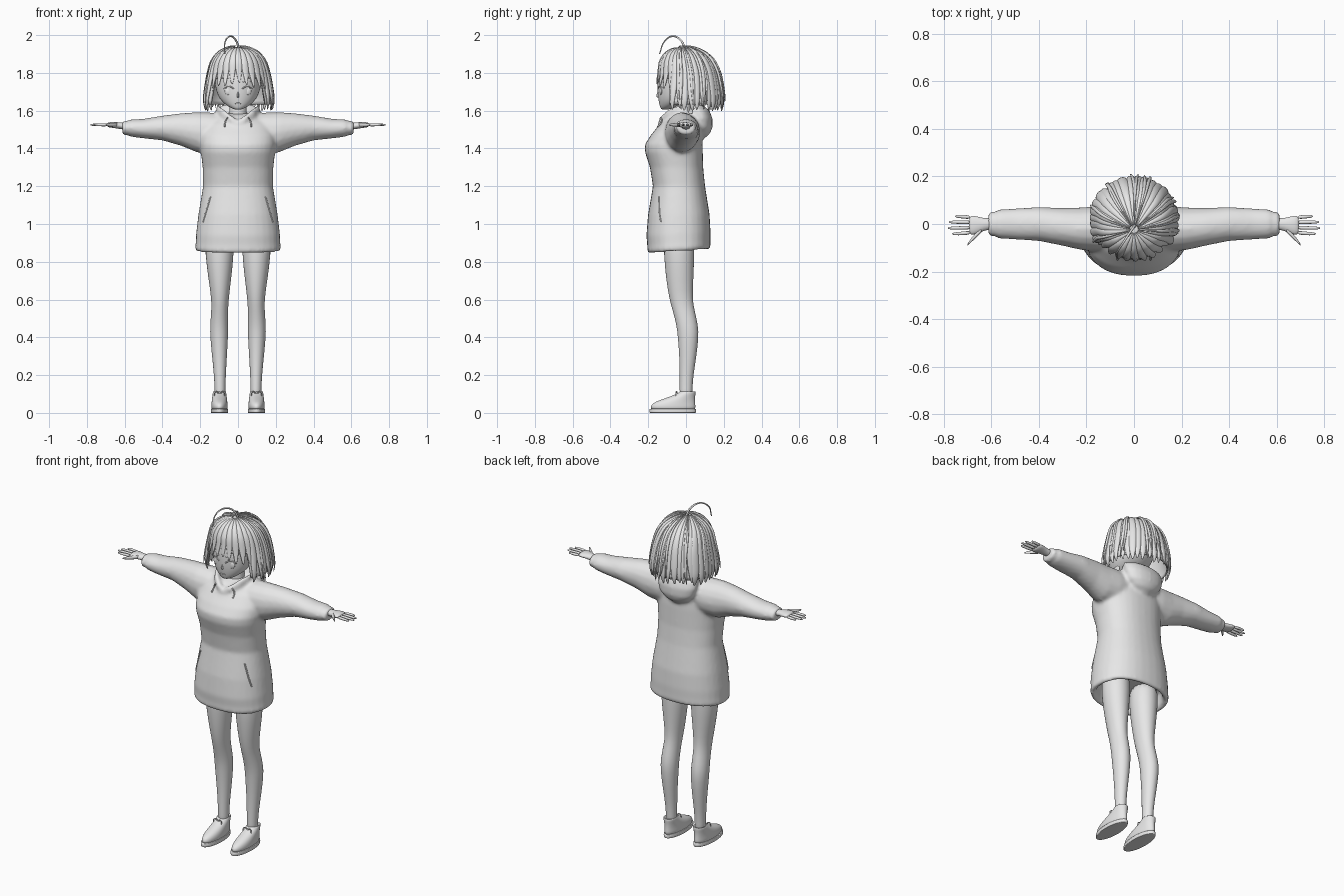
import bpy, bmesh, math, random
from mathutils import Vector

random.seed(4)
if "Cube" in bpy.data.objects:
    bpy.data.objects.remove(bpy.data.objects["Cube"])

clay = bpy.data.materials.new("plain_grey")
clay.use_nodes = True
clay.diffuse_color = (0.8, 0.8, 0.8, 1)
clay.node_tree.nodes["Principled BSDF"].inputs["Base Color"].default_value = (0.8, 0.8, 0.8, 1)


def ring_z(z, cx, cy, rx, ry, n=24, power=1.0, tilt=0.0):
    """Horizontal rounded ring."""
    pts = []
    for i in range(n):
        a = math.tau * i / n
        c, s = math.cos(a), math.sin(a)
        y = cy + ry * math.copysign(abs(s) ** power, s)
        pts.append(Vector((cx + rx * math.copysign(abs(c) ** power, c), y, z + tilt * y)))
    return pts


def ring_x(x, cy, cz, ry, rz, n=16):
    """Upright ring around a limb that runs sideways."""
    return [Vector((x, cy + ry * math.cos(math.tau * i / n), cz + rz * math.sin(math.tau * i / n)))
            for i in range(n)]


def add_loft(bm, rings):
    rows = [[bm.verts.new(p) for p in ring] for ring in rings]
    for low, high in zip(rows, rows[1:]):
        for i in range(len(low)):
            j = (i + 1) % len(low)
            bm.faces.new((low[i], low[j], high[j], high[i]))
    bm.faces.new(rows[0][::-1])
    bm.faces.new(rows[-1])


def finish(name, bm, subdivide=0, mirror=False):
    bmesh.ops.recalc_face_normals(bm, faces=bm.faces)
    for f in bm.faces:
        f.smooth = True
    mesh = bpy.data.meshes.new(name)
    bm.to_mesh(mesh)
    bm.free()
    mesh.materials.append(clay)
    ob = bpy.data.objects.new(name, mesh)
    bpy.context.collection.objects.link(ob)
    if mirror:
        ob.modifiers.new("mirror", 'MIRROR').use_mirror_merge = False
    if subdivide:
        sub = ob.modifiers.new("round", 'SUBSURF')
        sub.levels = sub.render_levels = subdivide
    return ob


def loft(name, *parts, subdivide=1, mirror=False):
    bm = bmesh.new()
    for rings in parts:
        add_loft(bm, rings)
    return finish(name, bm, subdivide, mirror)


def tube(name, points, radius, tip=1.0):
    curve = bpy.data.curves.new(name, 'CURVE')
    curve.dimensions = '3D'
    curve.bevel_depth, curve.bevel_resolution = radius, 2
    curve.resolution_u, curve.use_fill_caps = 6, True
    spline = curve.splines.new('BEZIER')
    spline.bezier_points.add(len(points) - 1)
    for k, (bp, p) in enumerate(zip(spline.bezier_points, points)):
        bp.co = p
        bp.handle_left_type = bp.handle_right_type = 'AUTO'
        bp.radius = 1 + (tip - 1) * k / (len(points) - 1)
    curve.materials.append(clay)
    ob = bpy.data.objects.new(name, curve)
    bpy.context.collection.objects.link(ob)
    return ob


def front_point(ob, x, z, lift=0.0):
    """Point on the front surface of an object."""
    dg = bpy.context.evaluated_depsgraph_get()
    hit, loc, _, _ = ob.evaluated_get(dg).ray_cast(Vector((x, -1, z)), Vector((0, 1, 0)))
    return Vector((x, (loc.y if hit else -0.13) - lift, z))


# Hoodie: torso, sleeves and folded hood fused into one cloth surface
torso = [(.94, -.038, .185, .13), (.87, -.038, .195, .14), (.855, -.038, .215, .157),
         (.87, -.038, .228, .168), (.90, -.038, .224, .167), (.95, -.04, .222, .17),
         (1.05, -.038, .21, .163), (1.2, -.037, .185, .138), (1.3, -.05, .187, .141),
         (1.38, -.064, .197, .153), (1.42, -.065, .2, .153), (1.47, -.052, .2, .135),
         (1.53, -.03, .175, .108), (1.57, -.012, .13, .085), (1.585, -.01, .07, .05)]
sleeve = [(.05, -.02, 1.49, .09, .09), (.15, -.02, 1.485, .095, .105), (.22, -.02, 1.486, .09, .106),
          (.3, -.012, 1.5, .08, .087), (.4, 0, 1.508, .072, .066), (.5, 0, 1.505, .066, .052),
          (.57, 0, 1.508, .061, .046), (.582, 0, 1.508, .05, .037), (.6, 0, 1.508, .053, .039),
          (.612, 0, 1.508, .047, .034)]
sack = [(1.455, .085, .03, .015), (1.475, .085, .075, .04), (1.51, .085, .11, .055),
        (1.56, .08, .125, .06), (1.60, .07, .12, .055), (1.63, .06, .08, .03)]
bm = bmesh.new()
add_loft(bm, [ring_z(z, 0, cy, rx, ry, 32, .88, .06 if z < 1 else 0) for z, cy, rx, ry in torso])
add_loft(bm, [ring_z(z, 0, cy, rx, ry) for z, cy, rx, ry in sack])
for side in (1, -1):
    add_loft(bm, [ring_x(side * x, *rest) for x, *rest in sleeve])
    # Hood edge sweeping from the throat to the nape
    add_loft(bm, [ring_x(side * x, y, z, r, r * 1.2, 10) for x, y, z, r in
                  [(-.01, -.135, 1.525, .016), (.04, -.12, 1.55, .024), (.085, -.075, 1.58, .03),
                   (.11, -.02, 1.595, .036), (.115, .04, 1.59, .04)]])
hoodie = finish("hoodie", bm)
remesh = hoodie.modifiers.new("fuse", 'REMESH')
remesh.mode, remesh.voxel_size, remesh.use_smooth_shade = 'VOXEL', .01, True
relax = hoodie.modifiers.new("relax", 'SMOOTH')
relax.factor, relax.iterations = .5, 7

# Pocket openings, hem seam and hood cords
for side, label in ((1, "left"), (-1, "right")):
    tube(label + "_pocket_edge", [front_point(hoodie, side * (.145 + .04 * t), 1.145 - .135 * t)
                                  for t in (0, .25, .5, .75, 1)], .004)
    tube(label + "_cord", [front_point(hoodie, side * x, z, .006)
                           for x, z in ((.055, 1.565), (.066, 1.545), (.07, 1.515))], .004)

# Legs
leg = [(.98, .098, -.035, .078, .084), (.84, .098, -.037, .078, .083), (.7, .096, -.033, .06, .073),
       (.6, .095, -.027, .046, .062), (.54, .097, -.012, .045, .059), (.46, .1, .008, .049, .058),
       (.4, .1, .012, .048, .056), (.3, .098, .01, .04, .046), (.2, .096, .003, .032, .037),
       (.13, .095, 0, .029, .034), (.06, .095, 0, .03, .035)]
loft("legs", [ring_z(*s, n=16) for s in leg], mirror=True)

# Shoes with soles
upper = [(.01, -.068, .04, .118), (.03, -.069, .044, .121), (.05, -.066, .043, .116),
         (.068, -.045, .041, .094), (.088, -.015, .038, .064), (.108, .008, .036, .044),
         (.118, .01, .033, .039), (.105, .008, .027, .03)]
loft("shoes", [ring_z(z, .098, cy, rx, ry, 20) for z, cy, rx, ry in upper], mirror=True)
loft("shoe_soles", [ring_z(z, .098, -.07, .047 * k, .126 * k, 20)
                    for z, k in ((0, .9), (0, .98), (.003, 1), (.02, 1), (.022, .97), (.022, .9))], mirror=True)
for side in (1, -1):
    for sweep in (1, -1):
        tube("lace_loop", [(side * .098, -.045, .1), (side * .098 + sweep * .02, -.052, .112),
                           (side * .098 + sweep * .028, -.055, .09)], .004, .5)

# Hands
palm = [(.58, 0, 1.515, .026, .02), (.62, 0, 1.52, .024, .018), (.645, -.004, 1.523, .032, .017),
        (.675, -.005, 1.525, .042, .015), (.695, -.004, 1.525, .04, .011)]
digits = [[(.685, y, .009), (.72, y * 1.1, .0085), (tip - .01, y * 1.15, .007), (tip, y * 1.15, .003)]
          for y, tip in ((.028, .752), (.007, .778), (-.015, .783), (-.036, .765))]
digits.append([(.635, -.018, .014), (.662, -.045, .012), (.688, -.072, .009), (.702, -.09, .004)])
loft("hands", [ring_x(*s) for s in palm],
     *[[ring_x(x, y, 1.525, r, r, 8) for x, y, r in d] for d in digits], mirror=True)

# Neck and head
loft("neck", [ring_z(z, 0, cy, r, r, 16) for z, cy, r in
              ((1.5, -.01, .06), (1.56, -.015, .05), (1.62, -.02, .045), (1.68, -.02, .045))])
skull = [(1.605, -.112, .016, .018), (1.615, -.1, .04, .036), (1.635, -.078, .072, .064),
         (1.665, -.05, .1, .098), (1.7, -.032, .115, .12), (1.76, -.015, .127, .138),
         (1.82, -.008, .127, .138), (1.88, 0, .1, .105), (1.91, 0, .05, .05)]
head = loft("head", [ring_z(z, 0, cy, rx, ry) for z, cy, rx, ry in skull])
ny = front_point(head, 0, 1.682).y
loft("nose", [ring_z(z, 0, ny + .004, w, d, 8) for z, w, d in
              ((1.668, .003, .003), (1.674, .008, .015), (1.682, .006, .014), (1.705, .003, .005))])
tube("mouth", [front_point(head, x, 1.64 - abs(x) * .1) for x in (-.016, 0, .016)], .0025)

# Eyes: shallow discs under curved lashes and brows
for side, label in ((1, "left"), (-1, "right")):
    c = front_point(head, side * .05, 1.703)
    bm = bmesh.new()
    bmesh.ops.create_uvsphere(bm, u_segments=16, v_segments=8, radius=1)
    for v in bm.verts:
        v.co = Vector((c.x + v.co.x * .021, c.y + .004 + v.co.y * .006 + abs(v.co.x) * .004,
                       c.z + v.co.z * .02))
    finish(label + "_eye", bm)
    for part, z, rise, r in (("lash", 1.716, .012, .004), ("brow", 1.75, .006, .0025)):
        tube(label + "_" + part, [front_point(head, side * (.05 + .028 * t), z + rise * (1 - t * t))
                                  for t in (-1, -.5, 0, .5, 1)], r, .6)

# Hair outline from crown to tips: radius, height
OUTLINE = [(0, 1.935), (.055, 1.928), (.105, 1.9), (.138, 1.857), (.156, 1.795),
           (.172, 1.72), (.184, 1.65), (.175, 1.605), (.17, 1.58)]


def hair_point(angle, s, lift=0.0):
    """Angle zero faces front; s runs down the outline."""
    i = min(int(s), len(OUTLINE) - 2)
    (r0, z0), (r1, z1) = OUTLINE[i], OUTLINE[i + 1]
    f = s - i
    n = Vector((z0 - z1, r1 - r0)).normalized()
    r, z = r0 + (r1 - r0) * f + n.x * lift, z0 + (z1 - z0) * f + n.y * lift
    cy = -.025 + .037 * min(s / 4, 1)
    return Vector((r * math.sin(angle), cy - r * math.cos(angle) * 1.02, z))


def lock(angle, width, end, thick, lift=0.0, sweep=0.0, rows=12, n=8):
    rings = []
    for k in range(rows):
        t = k / (rows - 1)
        s = .25 + (end - .25) * t
        taper = 1 if t < .6 else 1 - .85 * ((t - .6) / .4) ** 1.6
        depth = thick * taper * min(1, .35 + t * 2)
        rings.append([hair_point(angle + sweep * t * t + width * taper * math.cos(math.tau * j / n), s,
                                 lift + depth * math.sin(math.tau * j / n)) for j in range(n)])
    return rings


# Inner hair shell, cut high over the face
bm = bmesh.new()
cols, steps = 64, 14
grid = []
for i in range(cols):
    a = math.tau * i / cols
    off = min(a, math.tau - a)
    end = 4.3 if off < .95 else 6.4
    grid.append([bm.verts.new(hair_point(a, .05 + (end - .05) * k / steps, -.006)) for k in range(steps + 1)])
for i in range(cols):
    p, q = grid[i], grid[(i + 1) % cols]
    for k in range(steps):
        bm.faces.new((p[k], q[k], q[k + 1], p[k + 1]))
bm.faces.new([g[0] for g in grid])
shell = finish("hair_shell", bm)
shell.modifiers.new("thickness", 'SOLIDIFY').thickness = .008

# Fringe, long side and back locks, and loose strands
fringe = [lock(a, .16, 4.75 + .35 * abs(a) + random.uniform(-.12, .12), .009, sweep=.05)
          for a in [(-4 + i) * .235 for i in range(9)]]
loft("fringe", *fringe)
count = 24
long_locks = []
for i in range(count):
    a = 1.12 + (math.tau - 2.24) * i / (count - 1)
    long_locks.append(lock(a, .125 + random.uniform(0, .04), random.uniform(6.7, 7.4),
                           .012, random.uniform(-.002, .005), random.uniform(-.06, .06)))
loft("long_hair", *long_locks)
loose = [lock(random.uniform(1.15, math.tau - 1.15), .05, random.uniform(5.8, 7.1), .007, .012,
              random.uniform(-.12, .12)) for i in range(14)]
loft("loose_strands", *loose)

# Single springy strand on the crown
tube("curled_strand", [(.005, -.005, 1.925), (-.01, -.025, 1.97), (-.04, -.07, 1.994),
                       (-.068, -.115, 1.965), (-.07, -.14, 1.9)], .006, .5)
